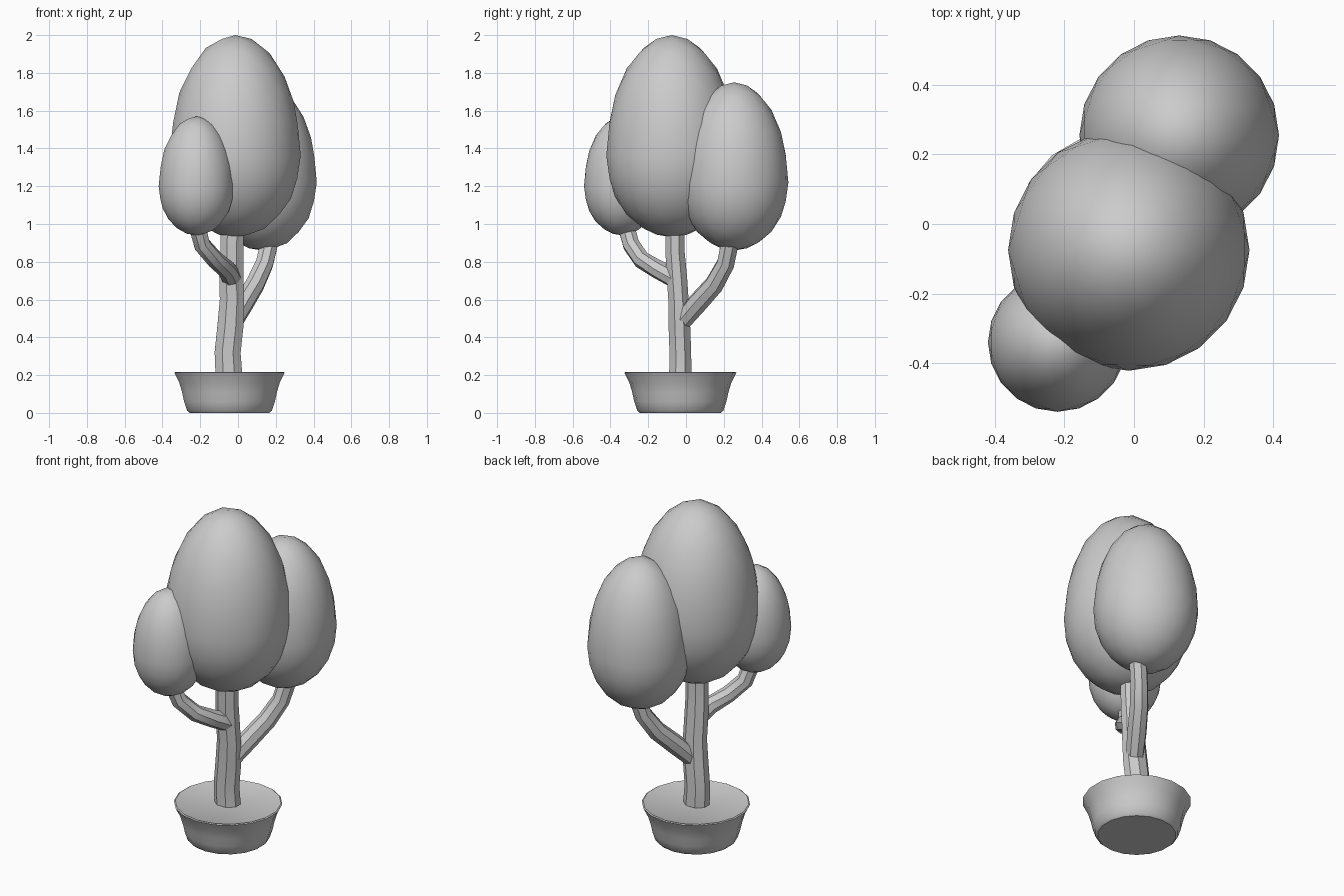
import bpy, bmesh, math
from mathutils import Vector

cube = bpy.data.objects.get("Cube")
if cube:
    bpy.data.objects.remove(cube, do_unlink=True)

# One plain material for the whole tree
grey = bpy.data.materials.new("plain_grey")
grey.use_nodes = True
colour = (0.6, 0.6, 0.6, 1)
grey.diffuse_color = colour
grey.node_tree.nodes["Principled BSDF"].inputs["Base Color"].default_value = colour


def finish(name, bm, angle):
    bmesh.ops.recalc_face_normals(bm, faces=bm.faces)
    mesh = bpy.data.meshes.new(name)
    bm.to_mesh(mesh)
    bm.free()
    mesh.materials.append(grey)
    obj = bpy.data.objects.new(name, mesh)
    bpy.context.collection.objects.link(obj)
    bpy.ops.object.select_all(action="DESELECT")
    obj.select_set(True)
    bpy.context.view_layer.objects.active = obj
    bpy.ops.object.shade_smooth_by_angle(angle=math.radians(angle))
    return obj


def skin(bm, rings):
    """Bridge consecutive vertex rings and cap both ends."""
    n = len(rings[0])
    for a, b in zip(rings, rings[1:]):
        for i in range(n):
            j = (i + 1) % n
            bm.faces.new((a[i], a[j], b[j], b[i]))
    bm.faces.new(rings[0][::-1])
    bm.faces.new(rings[-1])


def circle(n, r, widen=1):
    for i in range(n):
        t = math.tau * (i + 0.5) / n
        yield Vector((r * widen * math.cos(t), r * math.sin(t), 0))


def limb(name, path, widen=1, sides=8):
    """Tapered tube through (x, y, z, radius) points."""
    bm = bmesh.new()
    pts = [Vector(p[:3]) for p in path]
    rings = []
    for i, p in enumerate(pts):
        along = pts[min(i + 1, len(pts) - 1)] - pts[max(i - 1, 0)]
        turn = Vector((0, 0, 1)).rotation_difference(along)
        rings.append([bm.verts.new(p + turn @ c)
                      for c in circle(sides, path[i][3], widen)])
    skin(bm, rings)
    finish(name, bm, 35)


def foliage(name, x, y, radius, bottom, middle, top):
    """Egg with its widest level at middle."""
    bm = bmesh.new()
    bmesh.ops.create_icosphere(bm, subdivisions=3, radius=1)
    for v in bm.verts:
        height = top - middle if v.co.z > 0 else middle - bottom
        v.co = (x + v.co.x * radius, y + v.co.y * radius, middle + v.co.z * height)
    finish(name, bm, 30)


# Pot: flared bowl with a flat soil surface at the rim
bm = bmesh.new()
profile = [(0.215, 0), (0.228, 0.012), (0.244, 0.06), (0.255, 0.11),
           (0.27, 0.16), (0.297, 0.213), (0.29, 0.217), (0.28, 0.212)]
skin(bm, [[bm.verts.new(c + Vector((-0.045, -0.03, z))) for c in circle(18, r)]
          for r, z in profile])
finish("pot", bm, 40)

# Trunk and its two branches
limb("trunk", [(-0.048, -0.03, 0.2, 0.064), (-0.055, -0.03, 0.32, 0.062),
               (-0.04, -0.035, 0.46, 0.062), (-0.032, -0.04, 0.6, 0.058),
               (-0.035, -0.048, 0.72, 0.058), (-0.033, -0.058, 0.85, 0.055),
               (-0.03, -0.06, 1.02, 0.055)], widen=1.2)
limb("front_branch", [(-0.03, -0.05, 0.71, 0.055), (-0.06, -0.15, 0.76, 0.05),
                      (-0.12, -0.235, 0.81, 0.047), (-0.19, -0.29, 0.89, 0.047),
                      (-0.22, -0.32, 1.0, 0.047)])
limb("back_branch", [(-0.025, -0.025, 0.48, 0.05), (0.03, 0.06, 0.58, 0.055),
                     (0.09, 0.15, 0.68, 0.053), (0.14, 0.21, 0.79, 0.05),
                     (0.175, 0.24, 0.94, 0.05)])

# Foliage
foliage("main_foliage", -0.015, -0.075, 0.347, 0.93, 1.36, 2.0)
foliage("back_foliage", 0.13, 0.255, 0.287, 0.86, 1.22, 1.75)
foliage("front_foliage", -0.22, -0.34, 0.2, 0.94, 1.2, 1.57)
